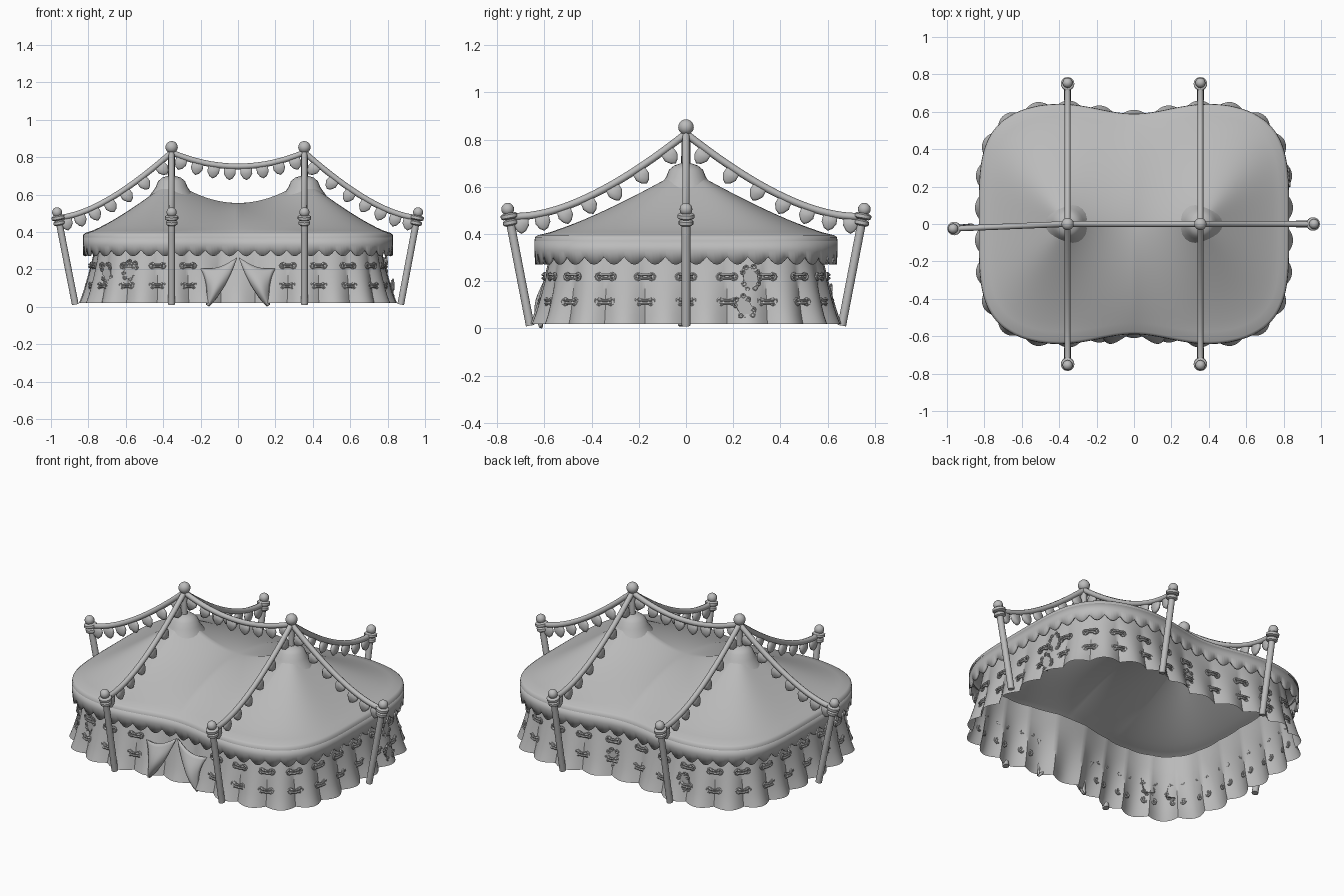
import bpy, bmesh, math
from mathutils import Vector, Matrix

if "Cube" in bpy.data.objects:
    bpy.data.objects.remove(bpy.data.objects["Cube"])

grey = bpy.data.materials.new("plain_grey")
grey.use_nodes = True
grey.diffuse_color = (0.5, 0.5, 0.5, 1)
grey.node_tree.nodes["Principled BSDF"].inputs["Base Color"].default_value = (0.5, 0.5, 0.5, 1)

N = 360        # points around the tent
PANEL = 12     # points per wall panel
PEAK = 0.355   # x of each roof peak
UP = Vector((0, 0, 1))


def finish(name, bm, angle=50):
    mesh = bpy.data.meshes.new(name)
    bmesh.ops.recalc_face_normals(bm, faces=bm.faces)
    bm.to_mesh(mesh)
    bm.free()
    mesh.materials.append(grey)
    ob = bpy.data.objects.new(name, mesh)
    bpy.context.collection.objects.link(ob)
    bpy.ops.object.select_all(action='DESELECT')
    ob.select_set(True)
    bpy.context.view_layer.objects.active = ob
    bpy.ops.object.shade_smooth_by_angle(angle=math.radians(angle))
    return ob


def loft(bm, rings, closed=True):
    rows = [[bm.verts.new(p) for p in ring] for ring in rings]
    n = len(rows[0])
    for a, b in zip(rows, rows[1:]):
        for i in range(n if closed else n - 1):
            j = (i + 1) % n
            bm.faces.new((a[i], a[j], b[j], b[i]))
    return rows


def lathe(bm, profile, base, axis, sides=16):
    rot = axis.to_track_quat('Z', 'Y').to_matrix()
    rings = [[base + rot @ Vector((r * math.cos(k * math.tau / sides), r * math.sin(k * math.tau / sides), h))
              for k in range(sides)] for r, h in profile]
    rows = loft(bm, rings)
    bm.faces.new(rows[0])
    bm.faces.new(rows[-1])


def ball(bm, centre, radius):
    bmesh.ops.create_uvsphere(bm, u_segments=16, v_segments=10, radius=radius,
                              matrix=Matrix.Translation(centre))


def tubes(name, paths, radius, resolution=1):
    """Round cords along (points, cyclic) paths, turned into one mesh."""
    curve = bpy.data.curves.new(name, 'CURVE')
    curve.dimensions = '3D'
    curve.bevel_depth = radius
    curve.bevel_resolution = resolution
    curve.use_fill_caps = True
    for points, cyclic in paths:
        spline = curve.splines.new('POLY')
        spline.points.add(len(points) - 1)
        for sp, p in zip(spline.points, points):
            sp.co = (*p, 1)
        spline.use_cyclic_u = cyclic
    temp = bpy.data.objects.new(name + "_path", curve)
    bpy.context.collection.objects.link(temp)
    bpy.context.view_layer.update()
    mesh = bpy.data.meshes.new_from_object(temp.evaluated_get(bpy.context.evaluated_depsgraph_get()))
    bm = bmesh.new()
    bm.from_mesh(mesh)
    bpy.data.objects.remove(temp)
    return finish(name, bm)


def bezier(a, b, c, t):
    return a * (1 - t) ** 2 + b * 2 * t * (1 - t) + c * t * t


# Tent outline: rounded rectangle pinched at the middle, evenly spaced points
def outline_point(a):
    c, s = math.cos(a), math.sin(a)
    r = ((abs(c) / 0.83) ** 4 + (abs(s) / 0.66) ** 4) ** -0.25
    x = r * c
    return Vector((x, r * s * (1 - 0.106 * math.exp(-(x / 0.28) ** 2)), 0))


dense = [outline_point(k * math.tau / 7200) for k in range(7201)]
lengths = [0.0]
for p, q in zip(dense, dense[1:]):
    lengths.append(lengths[-1] + (q - p).length)
outline, k = [], 0
for i in range(N):
    while lengths[k + 1] <= lengths[-1] * i / N:
        k += 1
    f = (lengths[-1] * i / N - lengths[k]) / (lengths[k + 1] - lengths[k])
    outline.append(dense[k].lerp(dense[k + 1], f))
tangents = [(outline[(i + 1) % N] - outline[i - 1]).normalized() for i in range(N)]
normals = [t.cross(UP) for t in tangents]


def rim(i, offset, z):
    return outline[i] + normals[i] * offset + UP * z


def wall_point(i, z):
    u = max(0.0, (z - 0.02) / 0.28)
    fold = abs(math.sin(math.pi * i / PANEL)) - 0.5
    return rim(i, -0.065 * u ** 0.8 + (0.035 * max(0, 1 - u) + 0.006) * fold, z)


# Canopy: ridge between two peaks, sweeping down to the rim
rings = []
for step in range(17):
    t = (step / 16) ** 1.3
    ring = []
    for i in range(N):
        edge = rim(i, -0.015, 0)
        x = max(-PEAK, min(PEAK, edge.x))
        w = abs(x) / PEAK
        fall = (1 - w) * (1 - t ** 1.8) + w * (1 - t) ** 1.25
        p = Vector((x, 0, 0)).lerp(edge, t)
        p.z = 0.395 + (0.16 + 0.125 * w * w) * fall
        ring.append(p)
    rings.append(ring)
rings.append([rim(i, -0.003, 0.387) for i in range(N)])
rings.append([rim(i, 0, 0.37) for i in range(N)])
bm = bmesh.new()
loft(bm, rings)
bmesh.ops.remove_doubles(bm, verts=bm.verts, dist=0.0005)
finish("canopy", bm, 60)

# Scalloped valance under the rim
bm = bmesh.new()
loft(bm, [[rim(i, 0, 0.37) for i in range(N)], [rim(i, 0, 0.33) for i in range(N)],
          [rim(i, -0.003, 0.303 - 0.033 * abs(math.sin(math.pi * i / 6))) for i in range(N)]])
valance = finish("valance", bm)
thick = valance.modifiers.new("thickness", 'SOLIDIFY')
thick.thickness = 0.012

# Flared wall with billowing panels
bm = bmesh.new()
loft(bm, [[wall_point(i, 0.02 + 0.35 * r / 10) for i in range(N)] for r in range(11)])
finish("wall", bm, 40)


# Laces across every seam, leaving the doorway clear
def eyelet(c, t, radius):
    return ([c + t * radius * math.cos(a * math.tau / 8) + UP * radius * math.sin(a * math.tau / 8)
             for a in range(8)], True)


laces = []
for i in range(0, N, PANEL):
    t, n = tangents[i], normals[i]
    if outline[i].y < 0 and abs(outline[i].x) < 0.2:
        continue
    for z in (0.22, 0.113):
        c = wall_point(i, z) + n * 0.014
        for s in (-1, 1):
            laces.append(eyelet(c + t * 0.028 * s, t, 0.014))
            laces.append(([c + t * 0.028 * u + n * 0.009 * (1 - u * u) + UP * 0.007 * s
                           for u in (-1, -0.5, 0, 0.5, 1)], False))
tubes("wall_laces", laces, 0.006)

# Stitched repair patches
stitches = []
bm = bmesh.new()
for x, y, z, turn in ((0.83, 0.28, 0.215, 0.1), (0.83, 0.25, 0.09, 0.5), (-0.58, -0.6, 0.195, -0.25),
                      (-0.72, -0.52, 0.18, 0.2), (-0.42, 0.62, 0.13, 0.3), (0.08, 0.6, 0.12, -0.2)):
    i = min(range(N), key=lambda k: (outline[k] - Vector((x, y, 0))).length)
    t, n = tangents[i], normals[i]
    right = t * math.cos(turn) + UP * math.sin(turn)
    up = UP * math.cos(turn) - t * math.sin(turn)
    c = wall_point(i, z) + n * 0.01
    corners = [c + right * a * 0.03 + up * b * 0.045 for a, b in ((-1, -1), (1, -1), (1, 1), (-1, 1))]
    loft(bm, [[p - n * 0.012 for p in corners], corners])
    bm.faces.new([bm.verts[k] for k in range(-4, 0)] if bm.verts.ensure_lookup_table() is None else [])
    for a, b in zip(corners, corners[1:] + corners[:1]):
        for f in (0.2, 0.75):
            stitches.append(eyelet(a.lerp(b, f), t, 0.008))
finish("patches", bm, 30)
tubes("patch_stitches", stitches, 0.005)

# Door flaps drawn back to each side
for side, label in ((1, "left"), (-1, "right")):
    bm = bmesh.new()
    rows = []
    for r in range(13):
        v = r / 12
        inner = bezier(Vector((0.004, 0, 0.265)), Vector((0.055, 0, 0.1)), Vector((0.155, 0, 0.0)), v)
        outer = bezier(Vector((0.2, 0, 0.205)), Vector((0.155, 0, 0.12)), Vector((0.172, 0, 0.012)), v)
        row = []
        for c in range(11):
            u = c / 10
            p = inner.lerp(outer, u)
            p.z -= 0.022 * math.sin(math.pi * u) * (1 - v)
            p.y = -0.575 - 0.03 * v - 0.05 * math.sin(math.pi * (0.1 + 0.8 * u)) * (0.35 + 0.65 * math.sin(math.pi * v))
            p.x *= side
            row.append(p)
        rows.append(row)
    loft(bm, rows, closed=False)
    flap = finish(label + "_door_flap", bm, 60)
    flap.modifiers.new("thickness", 'SOLIDIFY').thickness = 0.01

# Peak collars, short masts and their finial balls
for side, label in ((1, "left"), (-1, "right")):
    bm = bmesh.new()
    base = Vector((PEAK * side, 0, 0))
    lathe(bm, ((0.12, 0.59), (0.085, 0.64), (0.072, 0.672), (0.05, 0.69), (0.02, 0.7)), base, UP, 24)
    lathe(bm, ((0.018, 0.66), (0.018, 0.84)), base, UP)
    ball(bm, base + UP * 0.853, 0.033)
    finish(label + "_mast", bm)

# Leaning guy poles with collars and ball tops
ends = [("left_pole", Vector((0.87, 0, 0.012)), Vector((0.963, 0, 0.505))),
        ("right_pole", Vector((-0.87, -0.015, 0.012)), Vector((-0.967, -0.025, 0.505)))]
for sx, lx in ((1, "left"), (-1, "right")):
    for sy, ly in ((1, "back"), (-1, "front")):
        ends.append((f"{ly}_{lx}_pole", Vector((PEAK * sx, 0.66 * sy, 0.012)), Vector((PEAK * sx, 0.755 * sy, 0.505))))
for name, foot, top in ends:
    bm = bmesh.new()
    axis = (top - foot).normalized()
    lathe(bm, ((0.018, 0), (0.018, (top - foot).length)), foot, axis)
    for r, drop in ((0.036, 0.03), (0.031, 0.058)):
        lathe(bm, ((r * 0.75, -0.013), (r, -0.007), (r, 0.007), (r * 0.75, 0.013)), top - axis * drop, axis)
    ball(bm, top, 0.027)
    finish(name, bm)

# Sagging ropes from the masts, with pennants hung below them
masts = [Vector((PEAK * s, 0, 0.825)) for s in (1, -1)]
ropes = [(masts[1], Vector((0, 0, 0.675)), masts[0], 8)]
for _, foot, top in ends:
    a = masts[0] if top.x > 0 else masts[1]
    c = top - UP * 0.03
    b = a.lerp(c, 0.62)
    b.z = 0.455 if abs(top.y) > 0.5 else 0.49
    ropes.append((a, b, c, 7))
tubes("ropes", [([bezier(a, b, c, k / 20) for k in range(21)], False) for a, b, c, _ in ropes], 0.0155, 2)

bm = bmesh.new()
for a, b, c, count in ropes:
    for k in range(count):
        f = (k + 0.7) / (count + 0.4)
        p = bezier(a, b, c, f)
        along = (bezier(a, b, c, f + 0.01) - p).normalized()
        across = along.cross(UP).normalized()
        down = across.cross(along).normalized()
        if down.z > 0:
            down = -down
        shape = [p + along * w + down * h for w, h in
                 ((-0.03, 0.008), (0.03, 0.008), (0.032, 0.04), (0.018, 0.063), (0, 0.074), (-0.018, 0.063), (-0.032, 0.04))]
        centre = p + down * 0.038
        rows = loft(bm, [[centre + (q - centre) * s + across * d for q in shape]
                         for s, d in ((0.75, -0.012), (1, -0.004), (1, 0.004), (0.75, 0.012))])
        bm.faces.new(rows[0])
        bm.faces.new(rows[-1])
finish("pennants", bm, 60)
